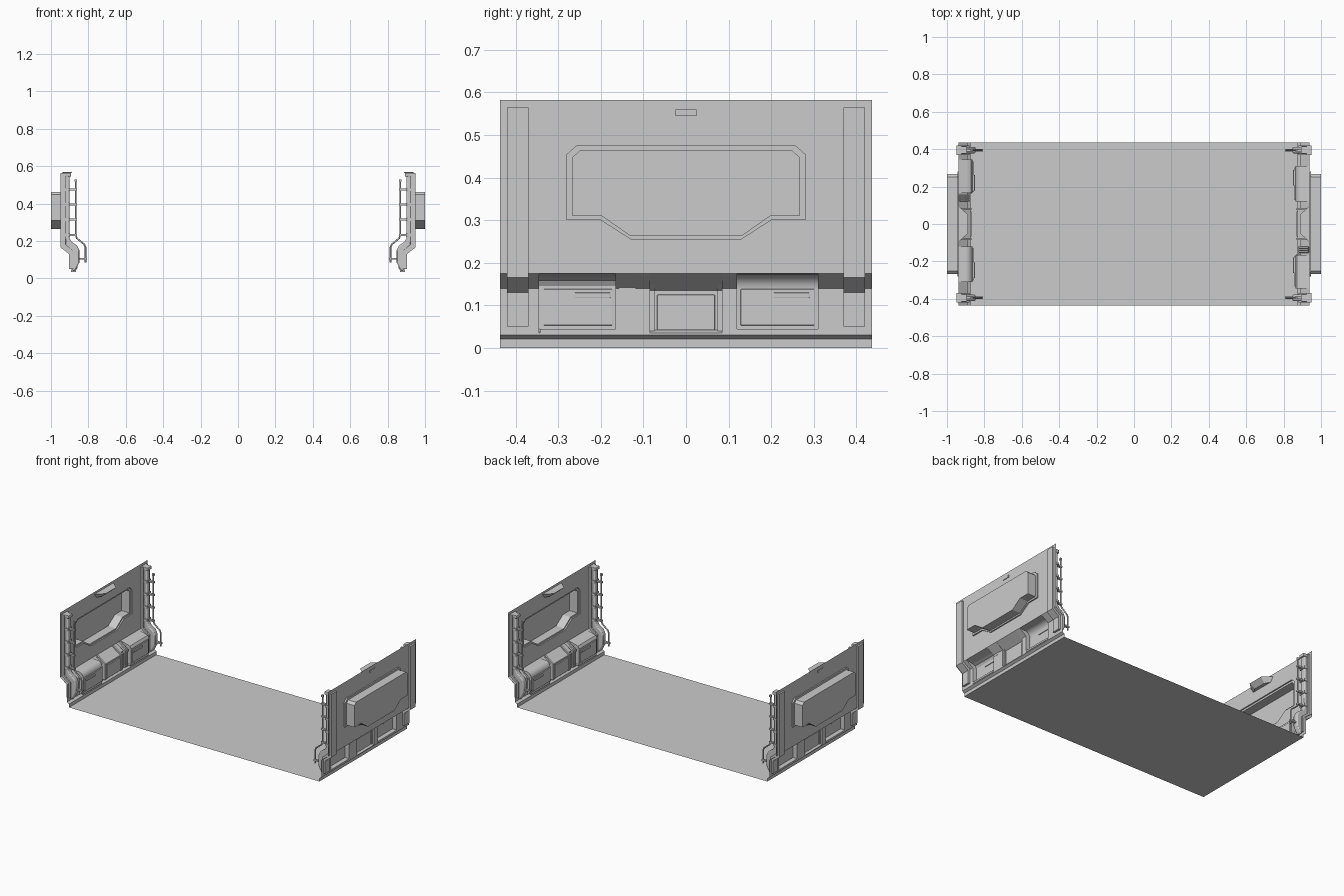
import bpy, bmesh, math
from mathutils import Vector

cube = bpy.data.objects.get("Cube")
if cube:
    bpy.data.objects.remove(cube)


def material(name, rgb):
    m = bpy.data.materials.new(name)
    m.use_nodes = True
    m.diffuse_color = (*rgb, 1)
    m.node_tree.nodes["Principled BSDF"].inputs["Base Color"].default_value = (*rgb, 1)
    return m


GREY = material("plain grey", (0.6, 0.6, 0.6))
HALF = 0.437          # half depth of the module along y
wall_parts = []       # parts of the left wall, later copied to the right


def finish(name, bm, wall=True, recalc=True):
    if recalc:
        bmesh.ops.recalc_face_normals(bm, faces=bm.faces[:])
    me = bpy.data.meshes.new(name)
    bm.to_mesh(me)
    bm.free()
    me.materials.append(GREY)
    ob = bpy.data.objects.new(name, me)
    bpy.context.collection.objects.link(ob)
    if wall:
        wall_parts.append(ob)
    return ob


def strip(bm, profile, y0, y1):
    """Open sheet: an (x, z) profile swept along y."""
    rows = [[bm.verts.new((x, y, z)) for x, z in profile] for y in (y0, y1)]
    for i in range(len(profile) - 1):
        bm.faces.new((rows[0][i], rows[0][i + 1], rows[1][i + 1], rows[1][i]))
    return rows


def prism(name, profile, y0, y1, bevel=0):
    """Closed solid: an (x, z) outline swept along y."""
    bm = bmesh.new()
    a, b = strip(bm, profile, y0, y1)
    bm.faces.new((a[-1], a[0], b[0], b[-1]))
    bm.faces.new(a)
    bm.faces.new(b)
    ob = finish(name, bm)
    if bevel:
        mod = ob.modifiers.new("soft edges", "BEVEL")
        mod.width, mod.segments = bevel, 2
    return ob


def box(name, x0, x1, y0, y1, z0, z1, bevel=0):
    return prism(name, [(x0, z0), (x1, z0), (x1, z1), (x0, z1)], y0, y1, bevel)


def tube(name, points, radius):
    cu = bpy.data.curves.new(name, "CURVE")
    cu.dimensions = "3D"
    cu.bevel_depth, cu.bevel_resolution, cu.use_fill_caps = radius, 2, True
    sp = cu.splines.new("POLY")
    sp.points.add(len(points) - 1)
    for p, co in zip(sp.points, points):
        p.co = (*co, 1)
    cu.materials.append(GREY)
    ob = bpy.data.objects.new(name, cu)
    bpy.context.collection.objects.link(ob)
    wall_parts.append(ob)
    return ob


# Floor sheet
bm = bmesh.new()
strip(bm, [(0.875, 0), (-0.875, 0)], -HALF, HALF)
finish("floor", bm, wall=False)

# Upper wall with the alcove opening
XW, XL, ZS = 0.937, 0.89, 0.175
half_outline = [(0.13, 0.255), (0.2, 0.3), (0.28, 0.3), (0.28, 0.455), (0.257, 0.475)]
half_inner = [(0.132, 0.264), (0.198, 0.31), (0.266, 0.31), (0.266, 0.448), (0.25, 0.463)]


def full(half):
    return half + [(-y, z) for y, z in reversed(half)]


def ring(bm, outline, x):
    return [bm.verts.new((x, y, z)) for y, z in outline]


def loop_edges(bm, vs):
    return [bm.edges.new((vs[i - 1], vs[i])) for i in range(len(vs))]


bm = bmesh.new()
edges = loop_edges(bm, ring(bm, [(-HALF, ZS), (HALF, ZS), (HALF, 0.582), (-HALF, 0.582)], XW))
edges += loop_edges(bm, ring(bm, full(half_outline), XW))
bmesh.ops.triangle_fill(bm, edges=edges, use_beauty=True, normal=Vector((-1, 0, 0)))
bmesh.ops.dissolve_limit(bm, angle_limit=0.01, verts=[], edges=bm.edges[:])
finish("upper_wall", bm)

# Alcove: stepped lip, straight sides and flat back
bm = bmesh.new()
rings = [ring(bm, full(o), x) for o, x in
         ((half_outline, XW), (half_outline, 0.945), (half_inner, 0.945), (half_inner, 1.0))]
for a, b in zip(rings, rings[1:]):
    for i in range(len(a)):
        bm.faces.new((a[i - 1], a[i], b[i], b[i - 1]))
bm.faces.new(rings[-1])
finish("window_alcove", bm)

# Baseboard, leaning in to meet the floor
bm = bmesh.new()
strip(bm, [(XL, 0.035), (XL, 0.03), (0.875, 0.021), (0.875, 0)], -HALF, HALF)
finish("baseboard", bm)

# Hollow lockers that swell into the room, open at the back
arc = [(0.902 + 0.038 * math.cos(t), 0.138 + 0.035 * math.sin(t))
       for t in (math.radians(d) for d in range(80, 181, 20))]
square = [(0.89, 0.165), (0.872, 0.158), (0.864, 0.145), (0.864, 0.045)]
centre = [(0.875, 0.135), (0.875, 0.042)]
bays = [("flat_locker", -0.345, -0.165, square),
        ("centre_locker", -0.085, 0.085, centre),
        ("round_locker", 0.12, 0.31, arc + [(0.864, 0.045)])]
for name, y0, y1, front in bays:
    bm = bmesh.new()
    for end in strip(bm, [(XW, ZS)] + front + [(XL, 0.035)], y0, y1):
        corner = bm.verts.new((XL, end[0].co.y, 0.14))
        bm.faces.new(end + [corner])
    finish(name, bm)

# Lower wall sheet between the lockers
bm = bmesh.new()
stops = [-HALF] + [y for b in bays for y in b[1:3]] + [HALF]
for y0, y1 in zip(stops[::2], stops[1::2]):
    strip(bm, [(XW, ZS), (XL, 0.14), (XL, 0.035)], y0, y1)
finish("lower_wall", bm)

# Locker doors with handles, seams and straps
for y0, y1, h0 in ((-0.335, -0.172, -0.262), (0.128, 0.302, 0.205)):
    box("locker_door", 0.858, 0.868, y0, y1, 0.053, 0.138, 0.002)
    box("door_handle", 0.851, 0.872, h0, h0 + 0.085, 0.117, 0.13, 0.002)
    box("locker_sill", 0.866, 0.893, y0 - 0.008, y1 + 0.008, 0.034, 0.045)
box("centre_panel", 0.869, 0.879, -0.068, 0.068, 0.042, 0.125, 0.002)
for y in (-0.08, 0.08):
    prism("centre_rib", [(0.932, 0.178), (0.925, 0.178), (0.868, 0.14),
                         (0.868, 0.04), (0.88, 0.04), (0.88, 0.135)], y - 0.006, y + 0.006)

# Bundle of service pipes beside the flat locker
for y in (-0.149, -0.138, -0.127):
    tube("service_pipe", [(0.933, y, 0.178), (0.92, y, 0.17), (0.886, y, 0.145),
                          (0.882, y, 0.135), (0.882, y, 0.036)], 0.0055)
box("pipe_clamp", 0.874, 0.892, -0.157, -0.119, 0.13, 0.142)

# Wedge lamp near the top, with its plate on the outside
bm = bmesh.new()
top = [(XW, -0.095), (XW, 0.095), (0.888, 0.05), (0.888, -0.05)]
up = [bm.verts.new((x, y, 0.568)) for x, y in top]
low = [bm.verts.new((min(XW, x + 0.03), y * 0.8, 0.54)) for x, y in top]
for i in range(4):
    bm.faces.new((up[i - 1], up[i], low[i], low[i - 1]))
bm.faces.new(up)
bm.faces.new(low)
finish("wedge_lamp", bm)
box("lamp_plate", 0.935, 0.941, -0.025, 0.025, 0.545, 0.56)

# Corner posts: back plate, rounded front column, handrail and clips
for s in (-1, 1):
    y = s * 0.395
    prism("post_plate", [(0.948, 0.565), (0.948, 0.165), (0.903, 0.13), (0.903, 0.05),
                         (0.88, 0.05), (0.88, 0.148), (0.922, 0.182), (0.922, 0.565)],
          y - 0.025, y + 0.025)
    prism("post_column", [(0.925, 0.56), (0.925, 0.18), (0.885, 0.145), (0.885, 0.04),
                          (0.872, 0.04), (0.848, 0.085), (0.848, 0.15), (0.86, 0.175),
                          (0.892, 0.198), (0.902, 0.22), (0.902, 0.56)],
          y - 0.017, y + 0.017, 0.006)
    box("post_cap", 0.893, 0.94, y - 0.02, y + 0.02, 0.545, 0.565, 0.004)
    tube("handrail", [(0.868, y, 0.53), (0.868, y, 0.235), (0.862, y, 0.215),
                      (0.822, y, 0.182), (0.815, y, 0.165), (0.815, y, 0.085)], 0.0045)
    for z in (0.475, 0.395, 0.315, 0.232):
        box("rail_clip", 0.861, 0.91, y - 0.007, y + 0.007, z - 0.005, z + 0.005)
        box("post_band", 0.898, 0.93, y - 0.021, y + 0.021, z - 0.007, z + 0.007)
    box("foot_clip", 0.808, 0.86, y - 0.007, y + 0.007, 0.1, 0.11)
    box("rail_tip", 0.862, 0.874, y - 0.006, y + 0.006, 0.517, 0.53)

# Opposite wall: the same parts turned half way round
for ob in wall_parts:
    twin = ob.copy()
    twin.name = "opposite_" + ob.name.split(".")[0]
    twin.rotation_euler.z = math.pi
    bpy.context.collection.objects.link(twin)

# Smooth the round parts only
bpy.ops.object.select_all(action="DESELECT")
for ob in wall_parts:
    if ob.type == "MESH" and ob.name.startswith(("round_locker", "post_column")):
        ob.select_set(True)
        bpy.context.view_layer.objects.active = ob
bpy.ops.object.shade_smooth_by_angle(angle=math.radians(35))
